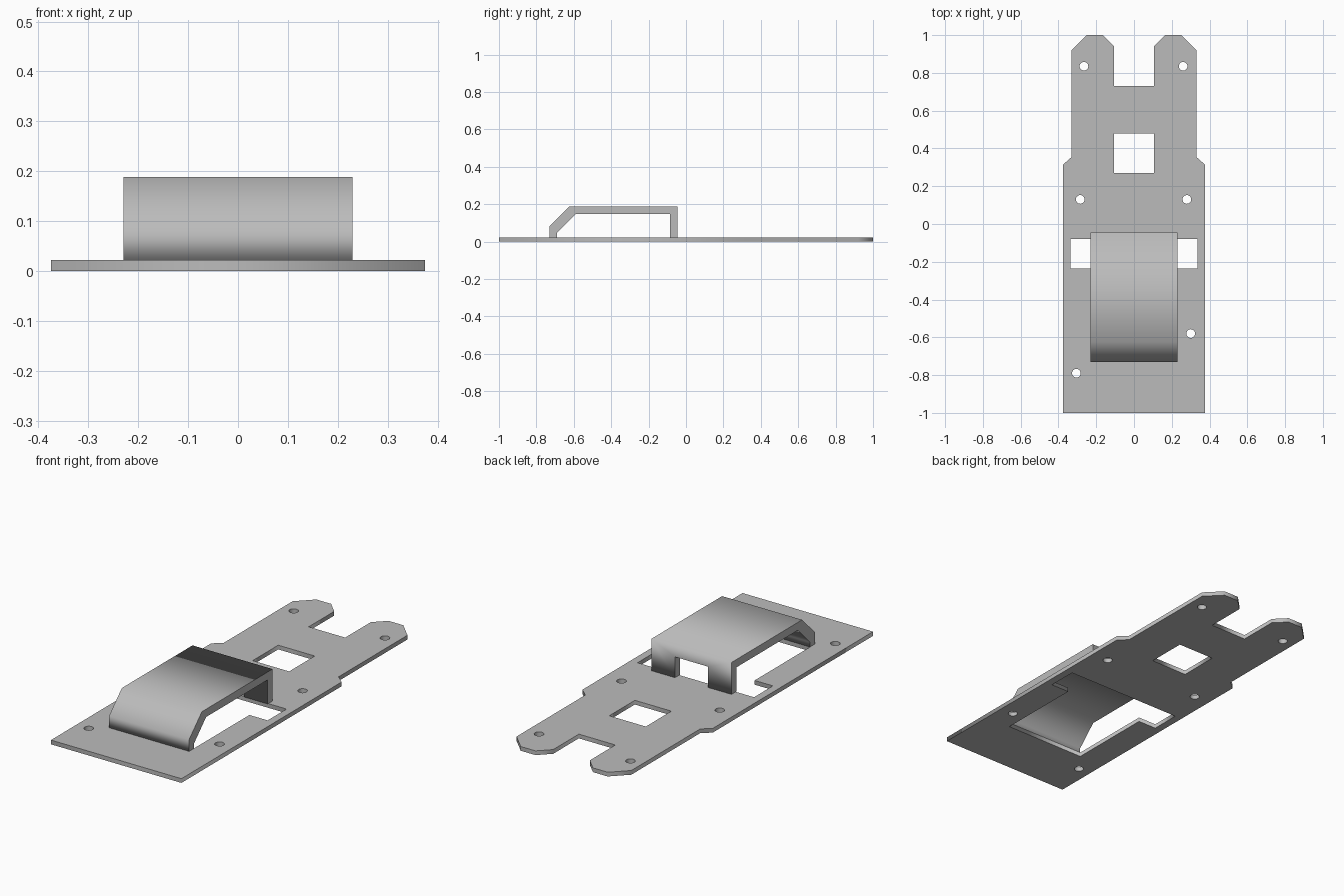
import bpy
import math

cube = bpy.data.objects.get("Cube")
if cube:
    bpy.data.objects.remove(cube, do_unlink=True)

THICK = 0.022

grey = bpy.data.materials.new("plain grey")
grey.use_nodes = True
colour = (0.5, 0.5, 0.5, 1)
grey.diffuse_color = colour
grey.node_tree.nodes["Principled BSDF"].inputs["Base Color"].default_value = colour


def mirrored(half):
    """Close a right-hand outline with its reflection across x = 0."""
    return half + [(-x, y) for x, y in reversed(half)]


def circle(cx, cy, r=0.023, n=24):
    return [(cx + r * math.cos(math.tau * i / n), cy + r * math.sin(math.tau * i / n))
            for i in range(n)]


def slab(name, loops, depth):
    """Extrude filled outlines; inner loops become holes."""
    curve = bpy.data.curves.new(name, "CURVE")
    curve.dimensions = "2D"
    curve.fill_mode = "BOTH"
    curve.extrude = depth / 2
    for loop in loops:
        spline = curve.splines.new("POLY")
        spline.points.add(len(loop) - 1)
        for point, (x, y) in zip(spline.points, loop):
            point.co = (x, y, 0, 1)
        spline.use_cyclic_u = True
    obj = bpy.data.objects.new(name, curve)
    bpy.context.collection.objects.link(obj)
    bpy.ops.object.select_all(action="DESELECT")
    obj.select_set(True)
    bpy.context.view_layer.objects.active = obj
    bpy.ops.object.convert(target="MESH")
    obj = bpy.context.object
    obj.name = name
    obj.data.materials.clear()
    obj.data.materials.append(grey)
    return obj


# Base plate: forked back end, openings and screw holes
outline = mirrored([(0.375, -1), (0.375, 0.315), (0.33, 0.355), (0.33, 0.92),
                    (0.25, 1), (0.165, 1), (0.105, 0.94), (0.105, 0.73)])
square_hole = mirrored([(0.105, 0.27), (0.105, 0.48)])
bridge_opening = mirrored([(0.23, -0.69), (0.23, -0.235), (0.335, -0.235), (0.335, -0.08)])
screws = [(-0.265, 0.835), (0.26, 0.835), (-0.285, 0.13), (0.28, 0.13),
          (0.3, -0.58), (-0.305, -0.79)]
plate = slab("base_plate", [outline, square_hole, bridge_opening]
             + [circle(x, y) for x, y in screws], THICK)
plate.location.z = THICK / 2

# Bridge: bent strip with a sloping front, drawn in y and z
profile = [(-0.73, THICK), (-0.73, 0.083), (-0.625, 0.188), (-0.045, 0.188),
           (-0.045, THICK), (-0.085, THICK), (-0.085, 0.147), (-0.59, 0.147),
           (-0.69, 0.047), (-0.69, THICK)]
bridge = slab("bridge", [profile], 0.46)
bridge.rotation_euler = (math.pi / 2, 0, math.pi / 2)

# Window through the back wall of the bridge
bpy.ops.mesh.primitive_cube_add(size=1, location=(0, -0.065, 0.065))
cutter = bpy.context.object
cutter.name = "window_cutter"
cutter.scale = (0.19, 0.1, 0.13)
cutter.hide_render = True
cut = bridge.modifiers.new("window", "BOOLEAN")
cut.operation = "DIFFERENCE"
cut.solver = "EXACT"
cut.object = cutter

# The curve caps are separate from the walls, so weld before cutting
weld = bridge.modifiers.new("weld", "WELD")
weld.merge_threshold = 0.0005
bridge.modifiers.move(1, 0)
bpy.ops.object.select_all(action="DESELECT")
bridge.select_set(True)
bpy.context.view_layer.objects.active = bridge
for name in ("weld", "window"):
    bpy.ops.object.modifier_apply(modifier=name)
bpy.data.objects.remove(cutter, do_unlink=True)
